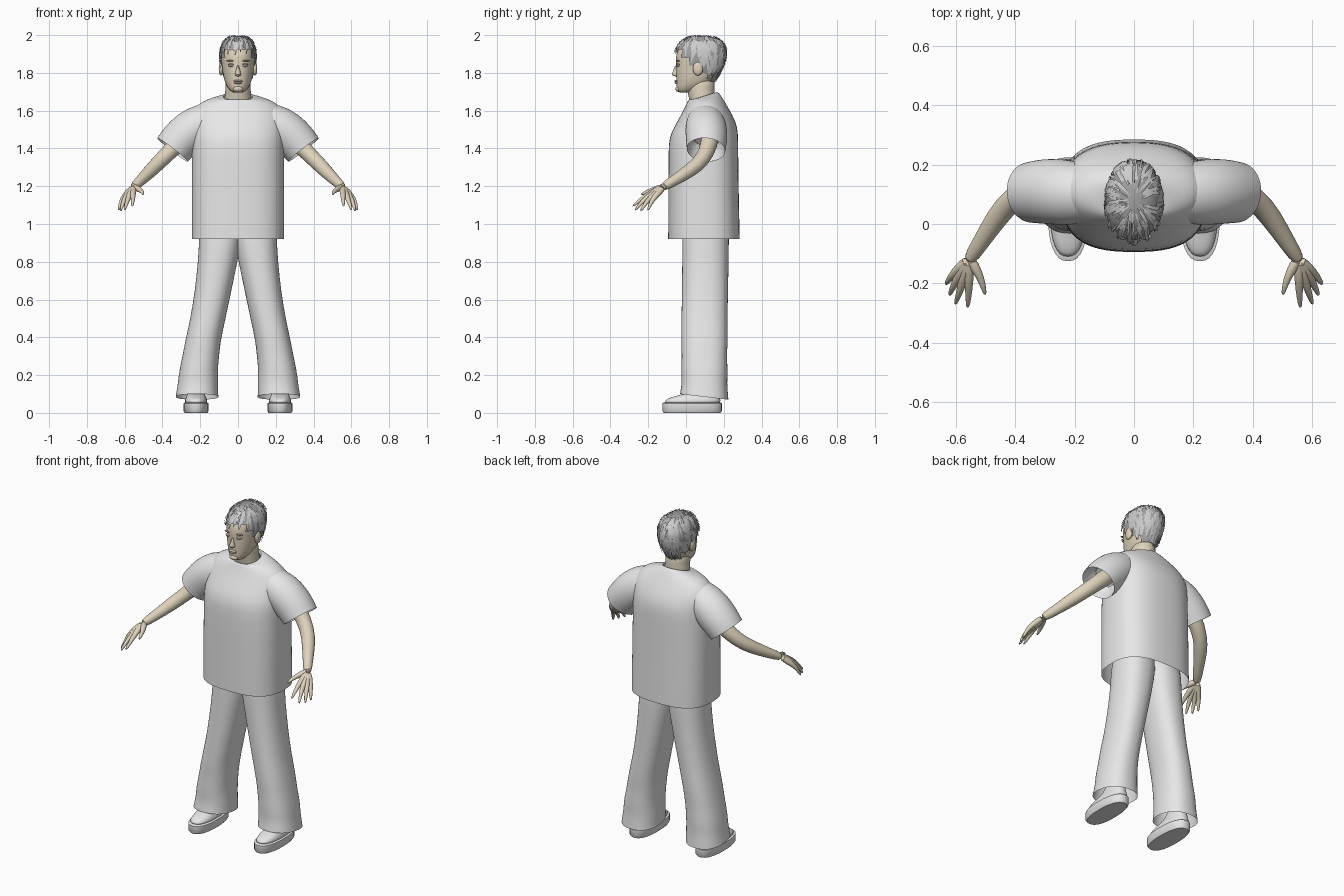
import bpy, bmesh, math, random
from mathutils import Vector

random.seed(4)
cube = bpy.data.objects.get("Cube")
if cube:
    bpy.data.objects.remove(cube, do_unlink=True)


def material(name, rgb):
    m = bpy.data.materials.new(name)
    m.use_nodes = True
    m.diffuse_color = (*rgb, 1)
    m.node_tree.nodes["Principled BSDF"].inputs["Base Color"].default_value = (*rgb, 1)
    return m


CLOTH = material("white_cloth", (0.8, 0.8, 0.8))
SKIN = material("skin", (0.73, 0.65, 0.5))
HAIR = material("hair_strands", (0.6, 0.6, 0.6))
SCALP = material("hair_base", (0.35, 0.35, 0.35))


def finish(name, bm, mat, levels=1):
    bmesh.ops.recalc_face_normals(bm, faces=bm.faces)
    me = bpy.data.meshes.new(name)
    bm.to_mesh(me)
    bm.free()
    me.materials.append(mat)
    ob = bpy.data.objects.new(name, me)
    bpy.context.collection.objects.link(ob)
    if levels:
        ob.modifiers.new("smooth", "SUBSURF").levels = levels
        ob.modifiers["smooth"].render_levels = levels
    bpy.ops.object.select_all(action="DESELECT")
    ob.select_set(True)
    bpy.context.view_layer.objects.active = ob
    bpy.ops.object.shade_smooth_by_angle(angle=math.radians(50))
    return ob


def power(v, p):
    return math.copysign(abs(v) ** (2 / p), v)


def ring(z, x0, x1, yf, yb, p=2.0, tilt=0.0, n=32):
    """Horizontal rounded section between x0..x1 and yf..yb; tilt lifts the back."""
    pts = []
    for i in range(n):
        a = math.tau * i / n
        c, s = power(math.cos(a), p), power(math.sin(a), p)
        pts.append(Vector(((x0 + x1) / 2 + (x1 - x0) / 2 * c,
                           (yf + yb) / 2 + (yb - yf) / 2 * s, z + tilt * s)))
    return pts


def tube_rings(path, radii, n=14):
    """Round sections that follow a path."""
    path = [Vector(p) for p in path]
    out = []
    for i, c in enumerate(path):
        d = path[min(i + 1, len(path) - 1)] - path[max(i - 1, 0)]
        u = d.cross(Vector((1, 0, 0))).normalized()
        v = d.cross(u).normalized()
        out.append([c + radii[i] * (u * math.cos(math.tau * k / n) + v * math.sin(math.tau * k / n))
                    for k in range(n)])
    return out


def loft(name, rings, mat, start=False, end=False, side=1, levels=1):
    bm = bmesh.new()
    rows = [[bm.verts.new((p.x * side, p.y, p.z)) for p in r] for r in rings]
    n = len(rows[0])
    for a, b in zip(rows, rows[1:]):
        for i in range(n):
            bm.faces.new((a[i], a[(i + 1) % n], b[(i + 1) % n], b[i]))
    if start:
        bm.faces.new(rows[0])
    if end:
        bm.faces.new(rows[-1])
    return finish(name, bm, mat, levels)


def pair(name, rings, mat, **kw):
    for side, label in ((1, "left_"), (-1, "right_")):
        loft(label + name, rings, mat, side=side, **kw)


def blob(name, centre, size, mat):
    bm = bmesh.new()
    bmesh.ops.create_uvsphere(bm, u_segments=16, v_segments=10, radius=1)
    for v in bm.verts:
        v.co = Vector(centre) + Vector([a * b for a, b in zip(v.co, size)])
    finish(name, bm, mat, 0)


# Shirt body: height, half width, front, back, squareness, tilt
shirt = [(0.92, 0.246, -0.095, 0.285, 2.7, 0), (0.93, 0.246, -0.095, 0.285, 2.7, 0),
         (1.15, 0.246, -0.094, 0.28, 2.7, 0), (1.38, 0.246, -0.094, 0.277, 2.6, 0),
         (1.46, 0.246, -0.09, 0.277, 2.5, 0), (1.52, 0.248, -0.06, 0.272, 2.3, 0),
         (1.58, 0.25, -0.025, 0.245, 2.2, 0), (1.63, 0.22, 0.0, 0.215, 2.1, 0),
         (1.66, 0.165, 0.01, 0.195, 2, 0.005), (1.675, 0.11, 0.016, 0.178, 2, 0.015),
         (1.675, 0.084, 0.018, 0.168, 2, 0.022), (1.68, 0.078, 0.022, 0.164, 2, 0.022),
         (1.66, 0.073, 0.027, 0.158, 2, 0.02)]
loft("shirt_body", [ring(z, -w, w, f, b, p, t) for z, w, f, b, p, t in shirt], CLOTH)

# Sleeves, with the cuff turned inside
pair("sleeve", tube_rings([(0.13, 0.1, 1.56), (0.215, 0.105, 1.52), (0.285, 0.11, 1.465),
                           (0.33, 0.108, 1.415), (0.347, 0.106, 1.393)],
                          [0.09, 0.112, 0.112, 0.106, 0.103], 24), CLOTH)
pair("sleeve_lining", tube_rings([(0.347, 0.106, 1.393), (0.33, 0.108, 1.415), (0.28, 0.11, 1.47)],
                                 [0.103, 0.095, 0.085], 24), CLOTH, end=True)

# Trouser legs: height, inner side, outer side, front, back, tilt
leg = [(0.085, 0.103, 0.33, -0.032, 0.225, -0.015), (0.1, 0.105, 0.328, -0.03, 0.224, -0.015),
       (0.16, 0.104, 0.318, -0.022, 0.217, 0), (0.22, 0.108, 0.312, -0.026, 0.222, 0),
       (0.3, 0.1, 0.294, -0.022, 0.216, 0), (0.38, 0.092, 0.28, -0.026, 0.222, 0),
       (0.5, 0.066, 0.252, -0.024, 0.22, 0), (0.65, 0.034, 0.228, -0.022, 0.223, 0),
       (0.8, 0.003, 0.212, -0.02, 0.226, 0), (0.92, -0.02, 0.206, -0.02, 0.228, 0),
       (1.05, -0.02, 0.2, -0.01, 0.225, 0)]
pair("trouser_leg", [ring(z, a, b, f, k, 2.3, t) for z, a, b, f, k, t in leg], CLOTH, end=True)

# Shoes: sole and upper, height, half width, front, back
sole = [(0, 0.06, -0.118, 0.183), (0.01, 0.067, -0.125, 0.19), (0.05, 0.067, -0.125, 0.19),
        (0.054, 0.06, -0.118, 0.184)]
upper = [(0.045, 0.062, -0.119, 0.185), (0.066, 0.06, -0.112, 0.183), (0.082, 0.054, -0.085, 0.18),
         (0.094, 0.048, -0.035, 0.176), (0.11, 0.043, 0.015, 0.172), (0.17, 0.04, 0.05, 0.165)]
for part, table, lev in (("shoe_sole", sole, 0), ("shoe_upper", upper, 1)):
    pair(part, [ring(z, 0.222 - w, 0.222 + w, f, b, 2.4) for z, w, f, b in table], CLOTH,
         start=True, end=True, levels=lev)

# Arms
pair("arm", tube_rings([(0.24, 0.13, 1.5), (0.33, 0.125, 1.415), (0.41, 0.085, 1.335),
                        (0.46, 0.025, 1.285), (0.52, -0.07, 1.225), (0.56, -0.13, 1.19)],
                       [0.05, 0.047, 0.041, 0.039, 0.028, 0.024]), SKIN, start=True, end=True)

# Hands: each finger runs from the wrist over its knuckle to the tip
WRIST = (0.553, -0.115, 1.198)
fingers = {
    "index_finger": [(0.556, -0.2, 1.157), (0.556, -0.245, 1.125), (0.56, -0.284, 1.092)],
    "middle_finger": [(0.578, -0.2, 1.147), (0.59, -0.24, 1.11), (0.602, -0.272, 1.07)],
    "ring_finger": [(0.596, -0.187, 1.143), (0.611, -0.217, 1.105), (0.622, -0.242, 1.066)],
    "little_finger": [(0.608, -0.168, 1.142), (0.622, -0.188, 1.108), (0.634, -0.203, 1.07)],
    "thumb": [(0.523, -0.165, 1.183), (0.508, -0.205, 1.172), (0.5, -0.24, 1.155)],
}
for name, pts in fingers.items():
    pair(name, tube_rings([WRIST] + pts, [0.022, 0.0155, 0.0105, 0.006], 10), SKIN,
         start=True, end=True)

# Neck and head: height, half width, front, back
loft("neck", [ring(1.6, -0.085, 0.085, 0.02, 0.165), ring(1.66, -0.071, 0.071, 0.02, 0.155),
              ring(1.72, -0.066, 0.066, 0.0, 0.15), ring(1.79, -0.066, 0.066, 0.0, 0.155)],
     SKIN, start=True, end=True)
head = [(1.695, 0.024, -0.036, 0.02), (1.704, 0.04, -0.048, 0.06), (1.73, 0.061, -0.05, 0.115),
        (1.76, 0.073, -0.051, 0.15), (1.8, 0.081, -0.054, 0.172), (1.84, 0.086, -0.052, 0.192),
        (1.88, 0.09, -0.056, 0.203), (1.92, 0.087, -0.045, 0.203), (1.955, 0.074, -0.02, 0.185),
        (1.978, 0.048, 0.015, 0.15), (1.987, 0.015, 0.055, 0.105)]
head_rings = [ring(z, -w, w, f, b, 2.15) for z, w, f, b in head]
loft("head", head_rings, SKIN, start=True, end=True)

# Face
loft("nose", [ring(1.845, -0.007, 0.007, -0.058, -0.03, n=12),
              ring(1.81, -0.011, 0.011, -0.069, -0.03, n=12),
              ring(1.79, -0.019, 0.019, -0.077, -0.03, n=12),
              ring(1.781, -0.015, 0.015, -0.068, -0.03, n=12)], SKIN, start=True, end=True)
blob("upper_lip", (0, -0.05, 1.757), (0.025, 0.011, 0.006), SKIN)
blob("lower_lip", (0, -0.049, 1.747), (0.021, 0.011, 0.006), SKIN)
blob("chin", (0, -0.042, 1.715), (0.026, 0.014, 0.015), SKIN)
for side, label in ((1, "left_"), (-1, "right_")):
    blob(label + "eye", (0.036 * side, -0.041, 1.838), (0.015, 0.01, 0.006), CLOTH)
    blob(label + "eyelid", (0.036 * side, -0.041, 1.845), (0.018, 0.012, 0.005), SKIN)
    blob(label + "eyebrow", (0.038 * side, -0.042, 1.864), (0.022, 0.01, 0.004), SCALP)
    blob(label + "ear", (0.09 * side, 0.063, 1.822), (0.012, 0.027, 0.036), SKIN)

# Hair base: an enlarged head surface cut along the hairline
MID = Vector((0, 0.08, 1.85))


def hairline(y):
    return 1.915 - 0.85 * max(0, y + 0.035)


cap = loft("hair_base", [[MID + (p - MID) * 1.07 for p in r] for r in head_rings], SCALP,
           end=True, levels=0)
bm = bmesh.new()
bm.from_mesh(cap.data)
low = [f for f in bm.faces if f.calc_center_median().z < hairline(f.calc_center_median().y)]
bmesh.ops.delete(bm, geom=low, context="FACES")
bm.to_mesh(cap.data)
bm.free()


def hair_point(turn, level, scale):
    """Point over the head at a turn (ring steps) and a level (ring number)."""
    level = min(max(level, 0), len(head_rings) - 1.001)
    i, k = int(level), int(math.floor(turn))
    row = [head_rings[j][k % 32].lerp(head_rings[j][(k + 1) % 32], turn - k) for j in (i, i + 1)]
    p = MID + (row[0].lerp(row[1], level - i) - MID) * scale
    p.z = min(p.z, 2.0)
    return p


# Hair strands: short ribbons combed down from the crown
bm = bmesh.new()
for _ in range(420):
    turn, level = random.uniform(0, 32), random.uniform(3.2, 10)
    drift, width = random.uniform(-0.9, 0.9), random.uniform(0.2, 0.45)
    lift = random.uniform(1.08, 1.12)
    root = hair_point(turn, level - 1, lift)
    if root.z < hairline(root.y):
        continue
    last = None
    for s in range(5):
        t = s / 4
        half = width * (1 - 0.6 * t)
        edge = [bm.verts.new(hair_point(turn + drift * t + q * half, level - 1.5 * t,
                                        lift + 0.03 * t)) for q in (-1, 1)]
        if last:
            bm.faces.new((last[0], last[1], edge[1], edge[0]))
        last = edge
finish("hair_strands", bm, HAIR, 0)
